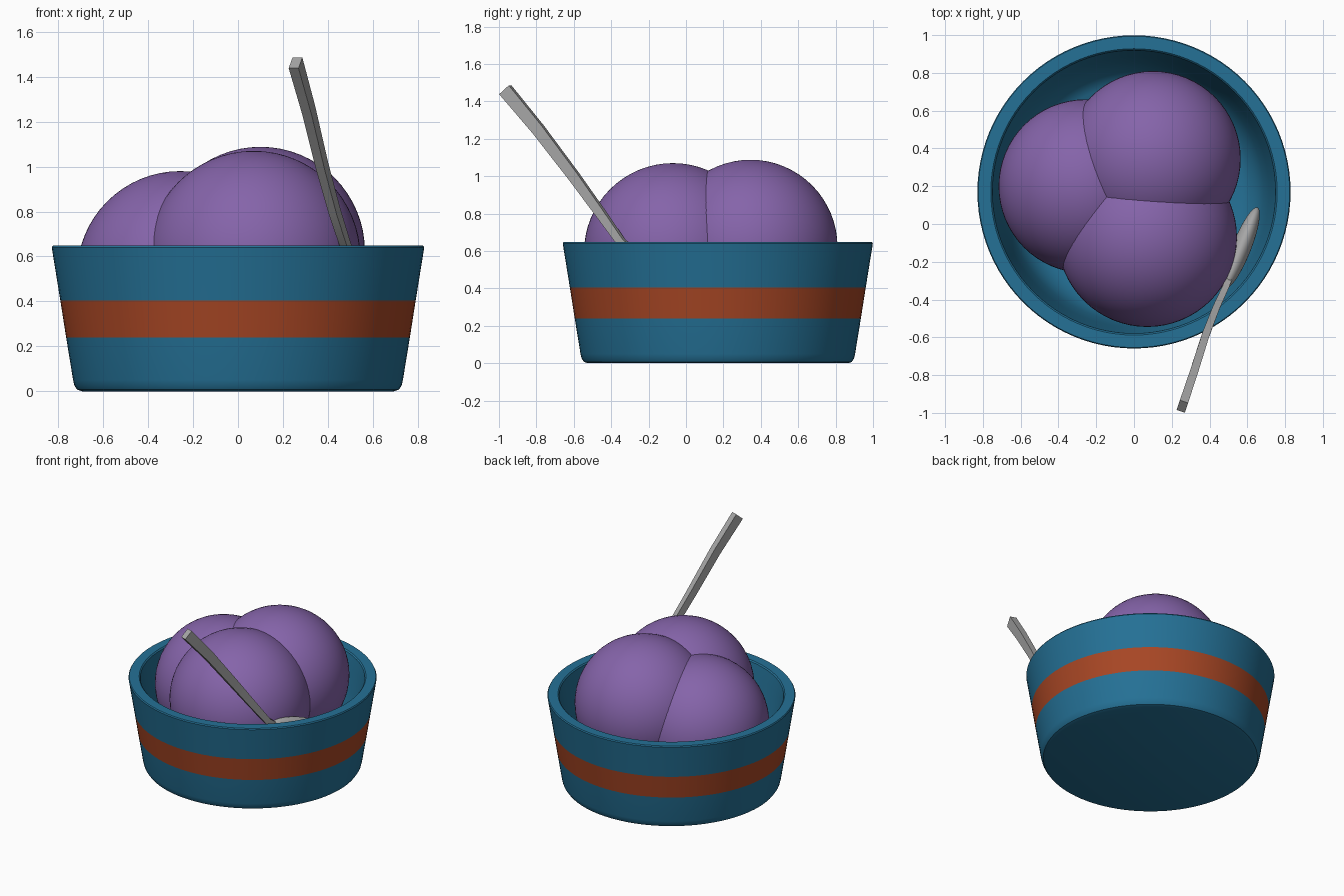
import bpy, bmesh, math
from mathutils import Vector, Matrix

if "Cube" in bpy.data.objects:
    bpy.data.objects.remove(bpy.data.objects["Cube"])


def material(name, rgb):
    m = bpy.data.materials.new(name)
    m.diffuse_color = (*rgb, 1)
    m.use_nodes = True
    m.node_tree.nodes["Principled BSDF"].inputs["Base Color"].default_value = m.diffuse_color
    return m


BLUE = material("glaze_blue", (0.018, 0.165, 0.305))
RUST = material("band_rust", (0.39, 0.062, 0.018))
PURPLE = material("berry_purple", (0.235, 0.127, 0.40))
METAL = material("spoon_grey", (0.38, 0.38, 0.38))


def finish(bm, name, mats, angle=35):
    bmesh.ops.recalc_face_normals(bm, faces=bm.faces)
    me = bpy.data.meshes.new(name)
    bm.to_mesh(me)
    bm.free()
    for m in mats:
        me.materials.append(m)
    ob = bpy.data.objects.new(name, me)
    bpy.context.collection.objects.link(ob)
    bpy.ops.object.select_all(action='DESELECT')
    ob.select_set(True)
    bpy.context.view_layer.objects.active = ob
    bpy.ops.object.shade_smooth_by_angle(angle=math.radians(angle))
    return ob


# Bowl: turned profile, outside wall up to the rim and down the inside
profile = [(0, 0), (0.695, 0), (0.716, 0.007), (0.728, 0.025), (0.734, 0.05),
           (0.765, 0.24), (0.791, 0.405), (0.829, 0.64), (0.824, 0.648),
           (0.758, 0.648), (0.75, 0.64), (0.735, 0.55), (0.715, 0.40),
           (0.685, 0.24), (0.64, 0.13), (0.57, 0.08), (0, 0.07)]
bm = bmesh.new()
vs = [bm.verts.new((r, 0, z)) for r, z in profile]
es = [bm.edges.new(p) for p in zip(vs, vs[1:])]
bmesh.ops.spin(bm, geom=vs + es, cent=(0, 0, 0), axis=(0, 0, 1),
               angle=math.tau, steps=96, use_duplicate=False)
bmesh.ops.remove_doubles(bm, verts=bm.verts, dist=1e-4)
# Painted band on the outside wall
for f in bm.faces:
    c = f.calc_center_median()
    if 0.24 < c.z < 0.405 and c.xy.length > 0.75:
        f.material_index = 1
bmesh.ops.translate(bm, verts=bm.verts, vec=(0, 0.17, 0))
finish(bm, "bowl", [BLUE, RUST])

# Three overlapping scoops
scoops = {"back_scoop": ((0.10, 0.345, 0.623), 0.465),
          "front_scoop": ((0.07, -0.07, 0.595), 0.475),
          "left_scoop": ((-0.257, 0.20, 0.52), 0.46)}
for name, (centre, radius) in scoops.items():
    bm = bmesh.new()
    bmesh.ops.create_uvsphere(bm, u_segments=64, v_segments=32, radius=radius,
                              matrix=Matrix.Translation(centre))
    finish(bm, name, [PURPLE])

# Spoon handle: tapered square bar swept along a gentle bend
path = [Vector(p) for p in [(0.256, -0.966, 1.462), (0.315, -0.79, 1.25),
                            (0.375, -0.60, 1.0), (0.43, -0.455, 0.80),
                            (0.48, -0.345, 0.645), (0.515, -0.26, 0.58)]]
bm = bmesh.new()
rings = []
for i, p in enumerate(path):
    d = (path[min(i + 1, 5)] - path[max(i - 1, 0)]).normalized()
    side = d.cross(Vector((0, 0, 1))).normalized()
    up = side.cross(d)
    t = i / 5
    a, b = 0.023 - 0.007 * t, 0.036 - 0.018 * t
    rings.append([bm.verts.new(p + side * a * s + up * b * u)
                  for s, u in ((1, 1), (-1, 1), (-1, -1), (1, -1))])
for r0, r1 in zip(rings, rings[1:]):
    for k in range(4):
        n = (k + 1) % 4
        bm.faces.new((r0[k], r0[n], r1[n], r1[k]))
bm.faces.new(rings[0])
bm.faces.new(rings[-1])
finish(bm, "spoon_handle", [METAL])

# Spoon head: flattened egg standing on its edge beside the scoop
long = Vector((0.17, 0.43, -0.15)).normalized()
side = long.cross(Vector((0, 0, 1))).normalized()
up = side.cross(long)
rot = Matrix((long, side, up)).transposed().to_4x4()
bm = bmesh.new()
bmesh.ops.create_uvsphere(
    bm, u_segments=32, v_segments=16, radius=1,
    matrix=Matrix.Translation((0.57, -0.125, 0.53)) @ rot
    @ Matrix.Diagonal((0.24, 0.05, 0.08, 1)))
finish(bm, "spoon_head", [METAL])
